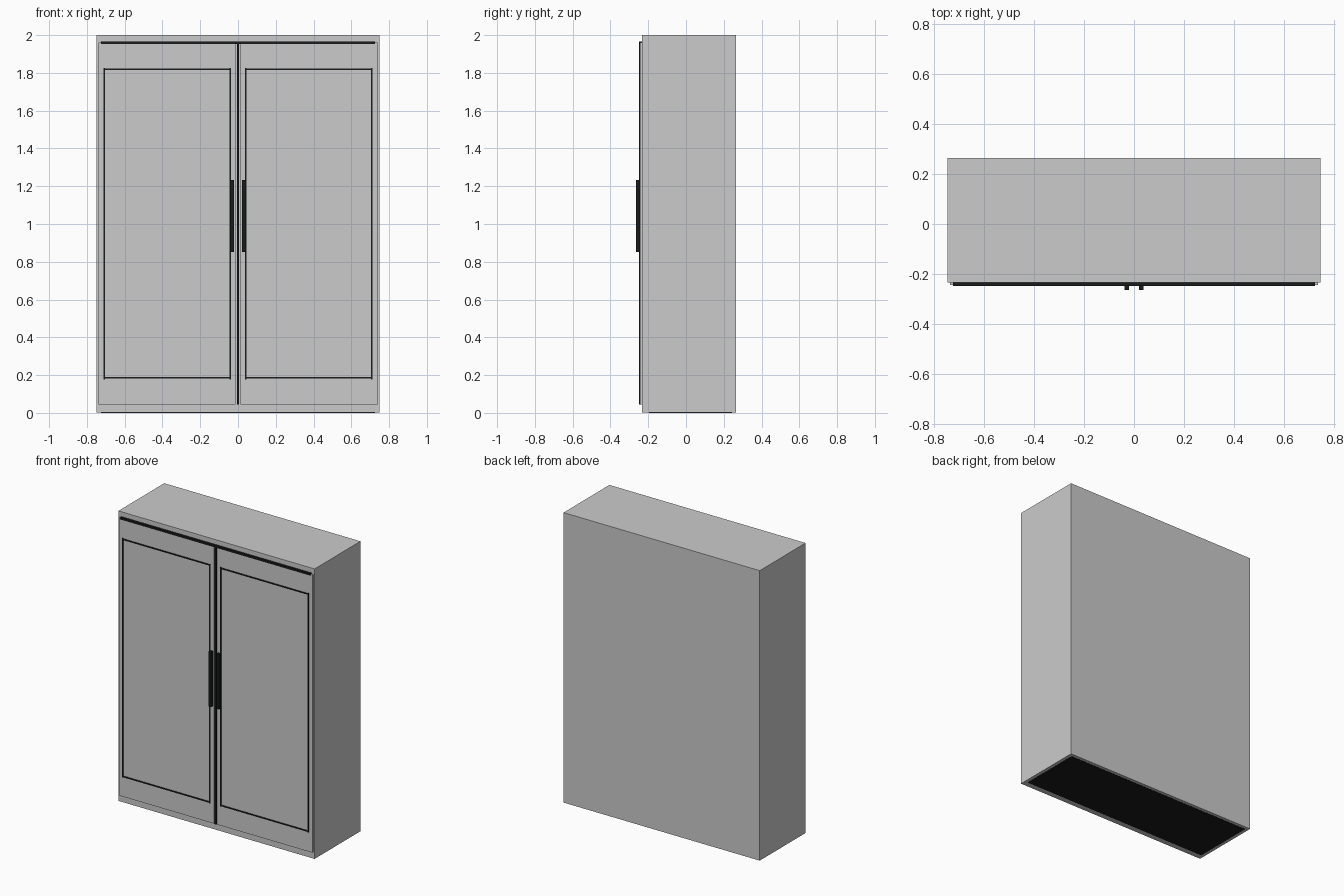
import bpy

if "Cube" in bpy.data.objects:
    bpy.data.objects.remove(bpy.data.objects["Cube"])

black = bpy.data.materials.new("black_trim")
black.diffuse_color = (0.01, 0.011, 0.011, 1)
black.use_nodes = True
black.node_tree.nodes["Principled BSDF"].inputs["Base Color"].default_value = black.diffuse_color


def box(name, x, y, z, mat=None):
    """Box from (min, max) ranges on each axis."""
    bpy.ops.mesh.primitive_cube_add(size=1, location=[(a + b) / 2 for a, b in (x, y, z)])
    ob = bpy.context.object
    ob.name = name
    ob.scale = [b - a for a, b in (x, y, z)]
    bpy.ops.object.transform_apply(location=False, rotation=False, scale=True)
    if mat:
        ob.data.materials.append(mat)
    return ob


FRONT, DOOR, TRIM = -0.234, -0.244, -0.249

# cabinet carcass and the dark plinth set into its underside
box("cabinet_body", (-0.748, 0.748), (FRONT, 0.265), (0.001, 2.0))
box("plinth", (-0.725, 0.725), (-0.195, 0.243), (0, 0.06), black)

# trim across the top and down the gap between the doors
box("top_trim", (-0.725, 0.725), (TRIM, FRONT), (1.953, 1.967), black)
box("centre_trim", (-0.006, 0.006), (TRIM, FRONT), (0.045, 1.96), black)

for side, s in (("left", -1), ("right", 1)):
    def span(a, b):
        return tuple(sorted((s * a, s * b)))

    # door panel
    box(side + "_door", span(0.012, 0.738), (DOOR, FRONT), (0.045, 1.96))

    # thin rectangular moulding on the door
    for part, xc in (("inner", 0.041), ("outer", 0.707)):
        box(f"{side}_{part}_moulding", span(xc - 0.004, xc + 0.004),
            (TRIM, DOOR), (0.178, 1.827), black)
    for part, zc in (("lower", 0.185), ("upper", 1.82)):
        box(f"{side}_{part}_moulding", span(0.045, 0.703),
            (TRIM, DOOR), (zc - 0.004, zc + 0.004), black)

    # vertical bar handle
    box(side + "_handle", span(0.021, 0.039), (-0.265, DOOR), (0.853, 1.233), black)
